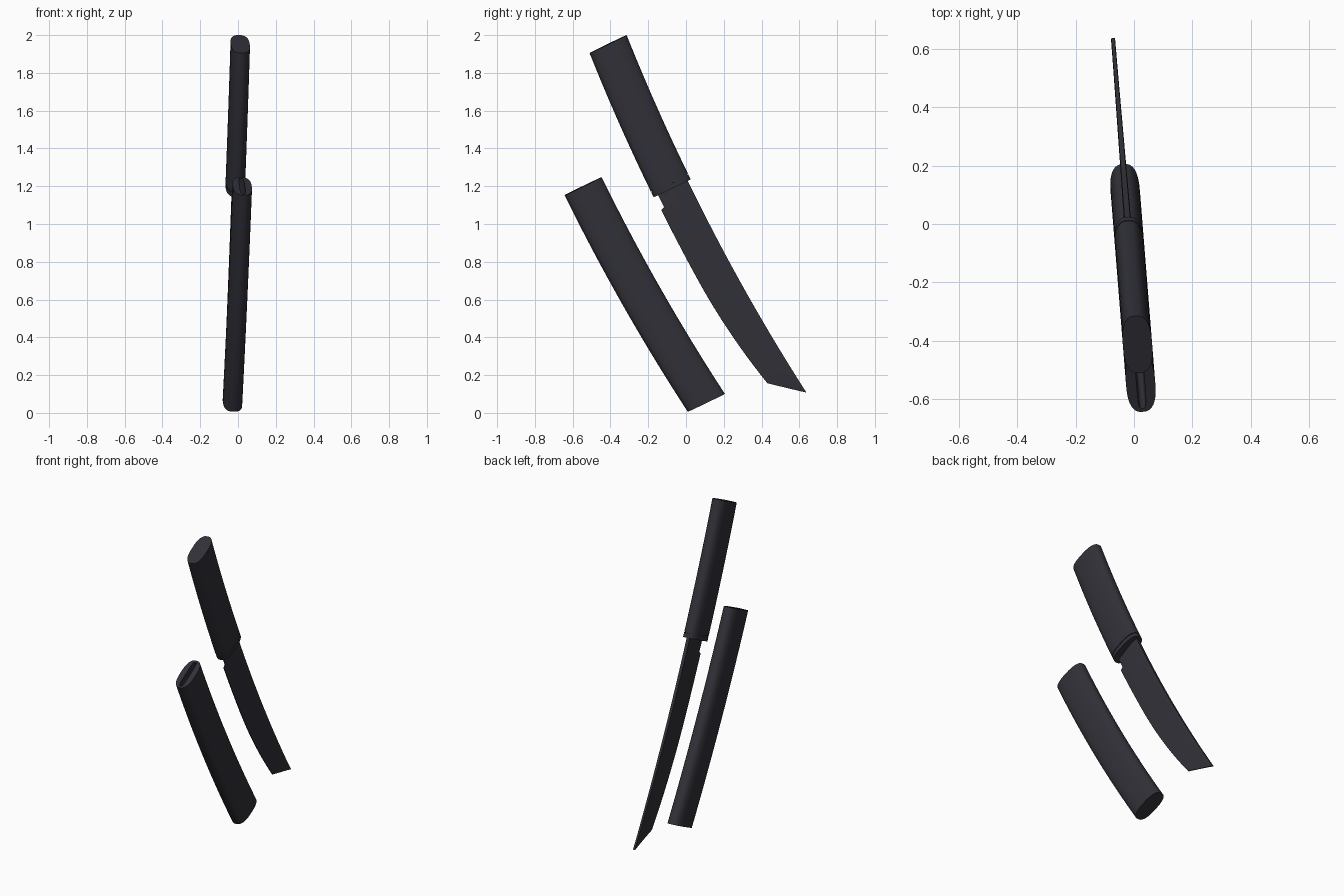
import bpy, bmesh, math
from mathutils import Vector

if "Cube" in bpy.data.objects:
    bpy.data.objects.remove(bpy.data.objects["Cube"])

BOW = 0.046                       # shared curvature of knife and sheath
AXIS = Vector((0, 0.436, -0.900))  # direction from pommel to tip
SIDE = Vector((0, 0.900, 0.436))   # direction from cutting edge to spine
YAW = 0.08
HALF_T, HALF_W = 0.05, 0.109      # half thickness and half width of the grip

mat = bpy.data.materials.new("charcoal")
mat.diffuse_color = (0.030, 0.030, 0.039, 1)
mat.use_nodes = True
mat.node_tree.nodes["Principled BSDF"].inputs["Base Color"].default_value = mat.diffuse_color


def place(origin, s, x, v):
    """Map bowed local coordinates to the tilted, slightly turned pose."""
    p = Vector((0, *origin)) + AXIS * s + SIDE * (v + BOW * s * s)
    return Vector((x - YAW * p.y - 0.021, p.y + YAW * x, p.z))


def oval(hx, hv, n=2.6, count=40):
    """Flattened rounded cross-section."""
    pts = []
    for i in range(count):
        a = 2 * math.pi * i / count
        c, d = math.cos(a), math.sin(a)
        pts.append((math.copysign(abs(c) ** (2 / n), c) * hx,
                    math.copysign(abs(d) ** (2 / n), d) * hv))
    return pts


def loft(name, origin, rings, angle=35):
    """Skin a list of (s, section) rings and cap both ends."""
    bm = bmesh.new()
    loops = [[bm.verts.new(place(origin, s, x, v)) for x, v in sec] for s, sec in rings]
    n = len(loops[0])
    for a, b in zip(loops, loops[1:]):
        for i in range(n):
            j = (i + 1) % n
            bm.faces.new((a[i], a[j], b[j], b[i]))
    bm.faces.new(loops[0][::-1])
    bm.faces.new(loops[-1])
    bmesh.ops.recalc_face_normals(bm, faces=bm.faces)
    me = bpy.data.meshes.new(name)
    bm.to_mesh(me)
    bm.free()
    me.materials.append(mat)
    ob = bpy.data.objects.new(name, me)
    bpy.context.collection.objects.link(ob)
    bpy.ops.object.select_all(action='DESELECT')
    ob.select_set(True)
    bpy.context.view_layer.objects.active = ob
    bpy.ops.object.shade_smooth_by_angle(angle=math.radians(angle))
    return ob


def steps(a, b, n):
    return [a + (b - a) * i / n for i in range(n + 1)]


KNIFE = (-0.099, 1.242)
SHEATH = (-0.571, 1.254)
grip = oval(HALF_T, HALF_W)
groove = oval(HALF_T - 0.004, HALF_W - 0.004)

# Handle with a fine groove that marks the collar
rings = [(s, grip) for s in steps(-0.776, 0.026, 14)]
rings += [(0.026, groove), (0.031, groove), (0.031, grip), (0.058, grip)]
loft("handle", KNIFE, rings)

# Sheath: inner slot wall up to the mouth, then the outer wall down to the end
slot = oval(0.014, 0.096, 4)
rings = [(s, slot) for s in steps(1.30, 0.06, 16)]
rings += [(s, grip) for s in steps(0.06, 1.376, 18)]
loft("sheath", SHEATH, rings)


# Blade: narrow neck, curved cutting edge, slanted tip
def blade_section(s, lo):
    hi = 0.091 - 0.006 * max(s, 0) / 1.341
    t = 0.013 - 0.006 * max(s, 0) / 1.341
    ridge = hi - (hi - lo) * 0.3
    e = 0.0025
    return [(t * 0.8, hi), (t, ridge), (e, lo), (-e, lo), (-t, ridge), (-t * 0.8, hi)]


def edge(s):
    if s > 1.208:                                   # slanted tip
        return -0.063 + 0.147 * (s - 1.208) / 0.133
    return -0.103 + 0.040 * (max(s - 0.55, 0) / 0.658) ** 2


rings = [(s, blade_section(s, -0.083)) for s in (0.04, 0.131)]
rings += [(s, blade_section(s, edge(s))) for s in steps(0.138, 1.208, 18) + [1.275, 1.340]]
loft("blade", KNIFE, rings, 20)
